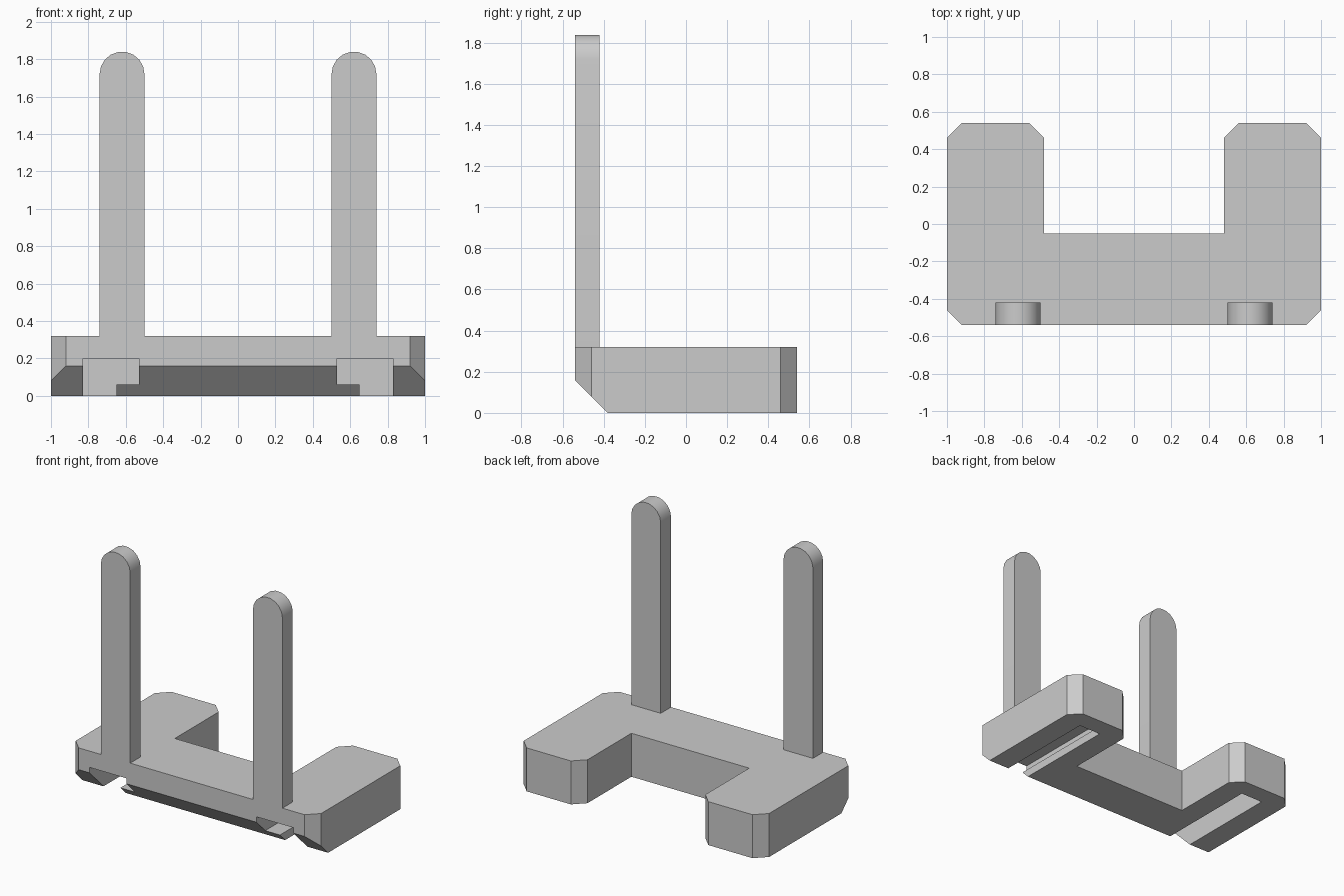
import bpy, bmesh, math
from mathutils import Vector

if "Cube" in bpy.data.objects:
    bpy.data.objects.remove(bpy.data.objects["Cube"], do_unlink=True)

GREY = (0.6, 0.6, 0.6, 1)
grey = bpy.data.materials.new("plain grey")
grey.use_nodes = True
grey.diffuse_color = GREY
grey.node_tree.nodes["Principled BSDF"].inputs["Base Color"].default_value = GREY


def prism(name, outline, shift):
    """Extrude a closed outline of 3D points along shift."""
    bm = bmesh.new()
    face = bm.faces.new([bm.verts.new(p) for p in outline])
    top = bmesh.ops.extrude_face_region(bm, geom=[face])["geom"]
    moved = [v for v in top if isinstance(v, bmesh.types.BMVert)]
    bmesh.ops.translate(bm, verts=moved, vec=Vector(shift))
    bmesh.ops.recalc_face_normals(bm, faces=bm.faces)
    mesh = bpy.data.meshes.new(name)
    bm.to_mesh(mesh)
    bm.free()
    mesh.materials.append(grey)
    obj = bpy.data.objects.new(name, mesh)
    bpy.context.collection.objects.link(obj)
    return obj


def cut(target, cutter):
    mod = target.modifiers.new(cutter.name, 'BOOLEAN')
    mod.operation = 'DIFFERENCE'
    mod.solver = 'EXACT'
    mod.object = cutter
    cutter.hide_render = True
    cutter.hide_set(True)


# U-shaped base with clipped corners
half = [(0.48, -0.05), (0.48, 0.46), (0.56, 0.54), (0.92, 0.54),
        (1, 0.46), (1, -0.46), (0.92, -0.54)]
outline = half + [(-x, y) for x, y in reversed(half)]
base = prism("base", [(x, y, 0) for x, y in outline], (0, 0, 0.32))

# Sloped lower front edge
cut(base, prism("front_slope_cutter",
                [(-1.2, -0.58, 0.2), (-1.2, -0.58, -0.04), (-1.2, -0.34, -0.04)],
                (2.4, 0, 0)))

# Stepped slots, open at the front and underside
slot = [(0.83, -0.1), (0.83, 0.2), (0.53, 0.2), (0.53, 0.06), (0.65, 0.06), (0.65, -0.1)]
for side, s in (("left", 1), ("right", -1)):
    cut(base, prism(side + "_slot_cutter", [(s * x, -0.7, z) for x, z in slot], (0, 1.1, 0)))

# Upright posts with rounded tops
for side, s in (("left", 1), ("right", -1)):
    arc = [(math.cos(math.pi * i / 9), math.sin(math.pi * i / 9)) for i in range(10)]
    profile = [(-0.12, 0.32), (0.12, 0.32)] + [(0.12 * c, 1.72 + 0.12 * n) for c, n in arc]
    post = prism(side + "_post", [(s * 0.62 + x, -0.54, z) for x, z in profile], (0, 0.12, 0))
    bpy.ops.object.select_all(action='DESELECT')
    post.select_set(True)
    bpy.context.view_layer.objects.active = post
    bpy.ops.object.shade_smooth_by_angle(angle=math.radians(30))
